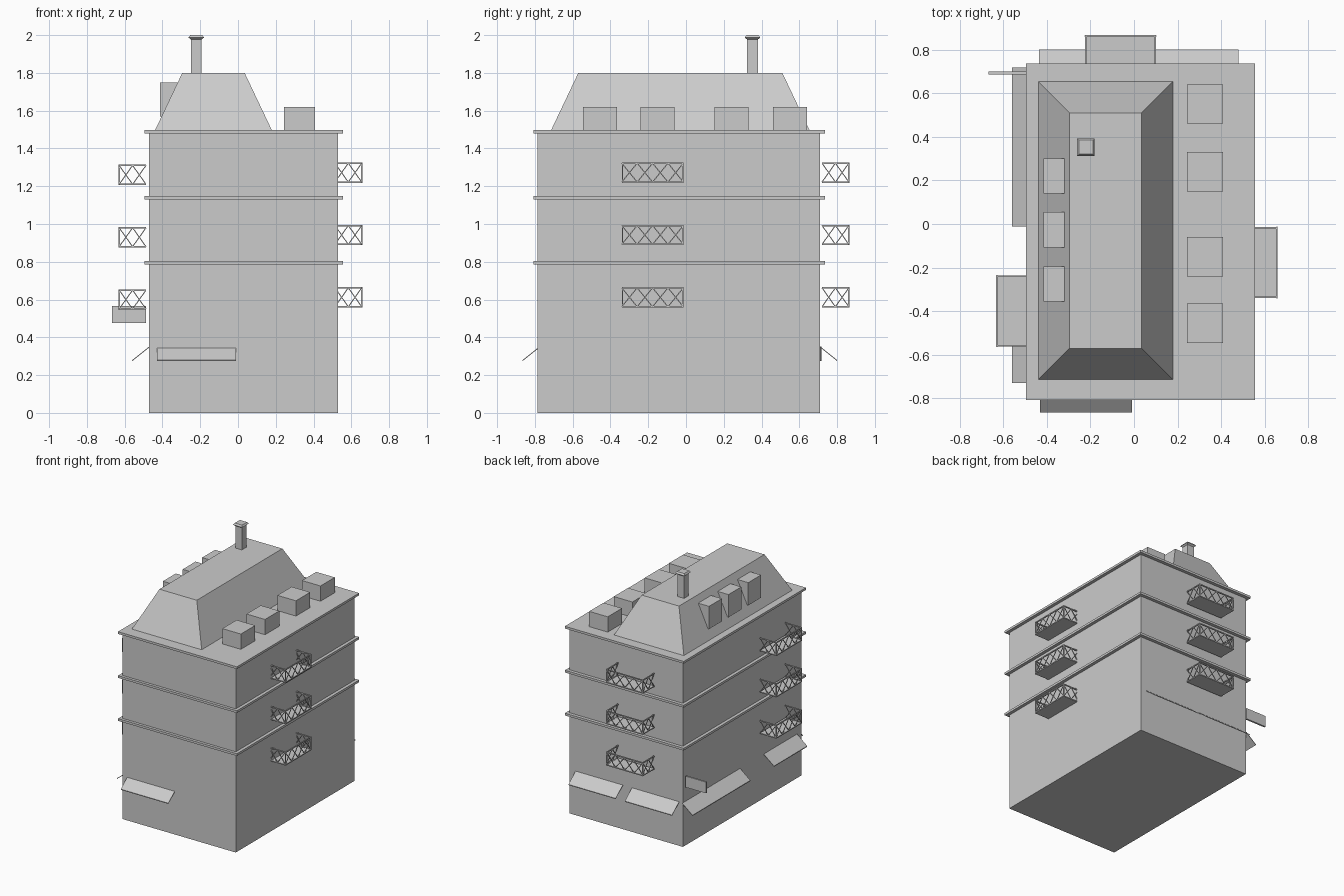
import bpy, bmesh, math
from mathutils import Matrix, Vector

old = bpy.data.objects.get("Cube")
if old:
    bpy.data.objects.remove(old, do_unlink=True)

GREY = (0.6, 0.6, 0.6, 1)
mat = bpy.data.materials.new("plain grey")
mat.use_nodes = True
mat.diffuse_color = GREY
mat.node_tree.nodes["Principled BSDF"].inputs["Base Color"].default_value = GREY


def mesh_from(bm, name):
    bmesh.ops.recalc_face_normals(bm, faces=bm.faces)
    me = bpy.data.meshes.new(name)
    bm.to_mesh(me)
    bm.free()
    me.materials.append(mat)
    return me


def place(me, name, loc=(0, 0, 0), turn=0):
    ob = bpy.data.objects.new(name, me)
    ob.location = loc
    ob.rotation_euler.z = math.radians(turn)
    bpy.context.collection.objects.link(ob)
    return ob


def add_box(bm, x, y, z):
    """Box from three (low, high) ranges."""
    centre = Vector([sum(r) / 2 for r in (x, y, z)])
    size = [r[1] - r[0] for r in (x, y, z)]
    m = Matrix.Translation(centre) @ Matrix.Diagonal((*size, 1))
    return bmesh.ops.create_cube(bm, size=1, matrix=m)["verts"]


def box(name, x, y, z):
    bm = bmesh.new()
    add_box(bm, x, y, z)
    return place(mesh_from(bm, name), name)


def frustum(name, x, y, z, top_x, top_y):
    """Box whose top rectangle is replaced by a smaller one."""
    bm = bmesh.new()
    for v in add_box(bm, x, y, z):
        if v.co.z > sum(z) / 2:
            v.co.x = top_x[v.co.x > sum(x) / 2]
            v.co.y = top_y[v.co.y > sum(y) / 2]
    return place(mesh_from(bm, name), name)


def add_bar(bm, a, b, t):
    """Square bar of thickness t between two points."""
    a, b = Vector(a), Vector(b)
    d = b - a
    m = (Matrix.Translation((a + b) / 2) @ d.to_track_quat("Z", "Y").to_matrix().to_4x4()
         @ Matrix.Diagonal((t, t, d.length, 1)))
    bmesh.ops.create_cube(bm, size=1, matrix=m)


# Walls and the three ledges
box("walls", (-0.47, 0.53), (-0.785, 0.71), (0, 1.485))
for i, z in enumerate((0.786, 1.129, 1.48)):
    box(f"ledge_{i + 1}", (-0.495, 0.555), (-0.807, 0.736), (z, z + 0.018))

# Hipped roof block and chimney
frustum("roof", (-0.44, 0.18), (-0.715, 0.655), (1.495, 1.8), (-0.295, 0.035), (-0.57, 0.51))
box("chimney", (-0.25, -0.192), (0.323, 0.381), (1.78, 1.983))
frustum("chimney_cap_lower", (-0.25, -0.192), (0.323, 0.381), (1.977, 1.987),
        (-0.262, -0.18), (0.311, 0.393))
frustum("chimney_cap", (-0.262, -0.18), (0.311, 0.393), (1.987, 2.0),
        (-0.253, -0.189), (0.32, 0.384))

# Boxes on the flat part of the roof
for i, y in enumerate((-0.455, -0.15, 0.24, 0.55)):
    box(f"roof_box_{i + 1}", (0.243, 0.407), (y - 0.09, y + 0.09), (1.49, 1.62))

# Dormers on the sloping side
for i, y in enumerate((-0.275, -0.026, 0.22)):
    box(f"dormer_{i + 1}", (-0.414, -0.31), (y - 0.081, y + 0.081), (1.568, 1.75))

# Balcony: floor, rails and crossed lattice, facing -y
W, D, H = 0.163, 0.146, 0.108
bm = bmesh.new()
add_box(bm, (-W, W), (-D, 0), (0, 0.006))


def lattice(a, b, cells):
    a, b = Vector(a), Vector(b)
    up = Vector((0, 0, H - 0.004))
    low = Vector((0, 0, 0.004))
    add_bar(bm, a + up, b + up, 0.008)
    add_bar(bm, a + low, b + low, 0.008)
    for i in range(cells):
        p, q = a.lerp(b, i / cells), a.lerp(b, (i + 1) / cells)
        add_bar(bm, p + low, q + up, 0.005)
        add_bar(bm, p + up, q + low, 0.005)


e = 0.004
lattice((-W, e - D, 0), (W, e - D, 0), 4)
for s in (-1, 1):
    lattice((s * (W - e), e - D, 0), (s * (W - e), 0, 0), 2)
    add_bar(bm, (s * (W - e), e - D, 0), (s * (W - e), e - D, H), 0.007)
balcony = mesh_from(bm, "balcony")

for i in range(3):
    z = 0.33 * i
    place(balcony, f"left_balcony_{i + 1}", (0.513, -0.177, 0.558 + z), 90)
    place(balcony, f"back_balcony_{i + 1}", (-0.062, 0.72, 0.558 + z), 180)
    place(balcony, f"right_balcony_{i + 1}", (-0.487, -0.399, 0.546 + z), -90)


# Sloping awnings, facing -y before turning
def awning(name, width, loc, turn):
    bm = bmesh.new()
    for v in add_box(bm, (-width / 2, width / 2), (-0.085, 0.005), (-0.003, 0.003)):
        v.co.z += v.co.y * 0.8
    place(mesh_from(bm, name), name, loc, turn)


Z = 0.345
awning("front_awning", 0.42, (-0.22, -0.78, Z), 0)
awning("back_awning_1", 0.417, (0.27, 0.715, Z), 180)
awning("back_awning_2", 0.417, (-0.228, 0.715, Z), 180)
awning("right_awning_long", 0.73, (-0.475, 0.353, Z), -90)
awning("right_awning_short", 0.42, (-0.475, -0.52, Z), -90)

# Hanging sign plate
box("sign_plate", (-0.666, -0.487), (0.686, 0.7), (0.477, 0.566))
